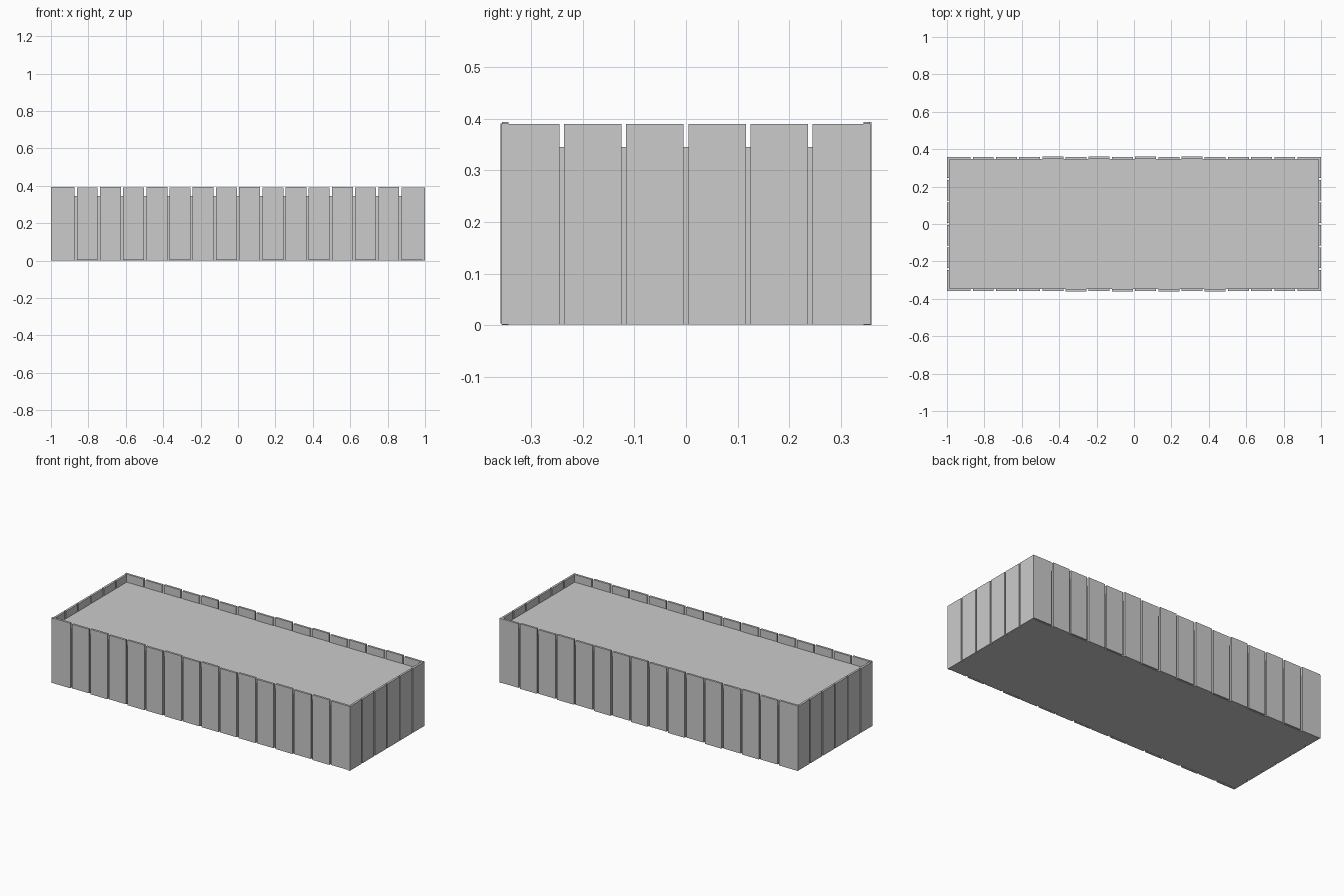
import bpy

if "Cube" in bpy.data.objects:
    bpy.data.objects.remove(bpy.data.objects["Cube"])


def box(name, x0, x1, y0, y1, z0, z1):
    bpy.ops.mesh.primitive_cube_add(size=1, location=((x0 + x1) / 2, (y0 + y1) / 2, (z0 + z1) / 2))
    ob = bpy.context.object
    ob.name = name
    ob.scale = (x1 - x0, y1 - y0, z1 - z0)
    bpy.ops.object.transform_apply(location=False, rotation=False, scale=True)
    return ob


THICK = 0.013
GAP = 0.012

# Solid filling of the planter
box("soil_fill", -0.988, 0.988, -0.347, 0.347, 0.001, 0.345)

# Long sides: 16 upright planks each, slightly uneven in height and depth
cuts = [-0.999] + [-0.868 + 0.124 * i for i in range(15)] + [0.999]
for side, label in ((-1, "front"), (1, "back")):
    for i in range(16):
        x0 = cuts[i] + (GAP / 2 if i > 0 else 0)
        x1 = cuts[i + 1] - (GAP / 2 if i < 15 else 0)
        odd = (i + (side < 0)) % 2
        proud = 0.36 if 4 <= i <= 11 and not odd else 0.357
        top = 0.394 if i % 2 == 0 and i < 15 else 0.391
        y0, y1 = sorted((side * (proud - THICK), side * proud))
        box(f"{label}_plank_{i + 1}", x0, x1, y0, y1, 0 if i % 2 == 0 else 0.003, top)

# Short ends: 6 upright planks each
cuts = [-0.358] + [-0.241 + 0.1205 * i for i in range(5)] + [0.358]
for side, label in ((-1, "left"), (1, "right")):
    for i in range(6):
        y0 = cuts[i] + (0.0045 if i > 0 else 0)
        y1 = cuts[i + 1] - (0.0045 if i < 5 else 0)
        x0, x1 = sorted((side * (1 - THICK), side))
        box(f"{label}_plank_{i + 1}", x0, x1, y0, y1, 0.001, 0.39)
